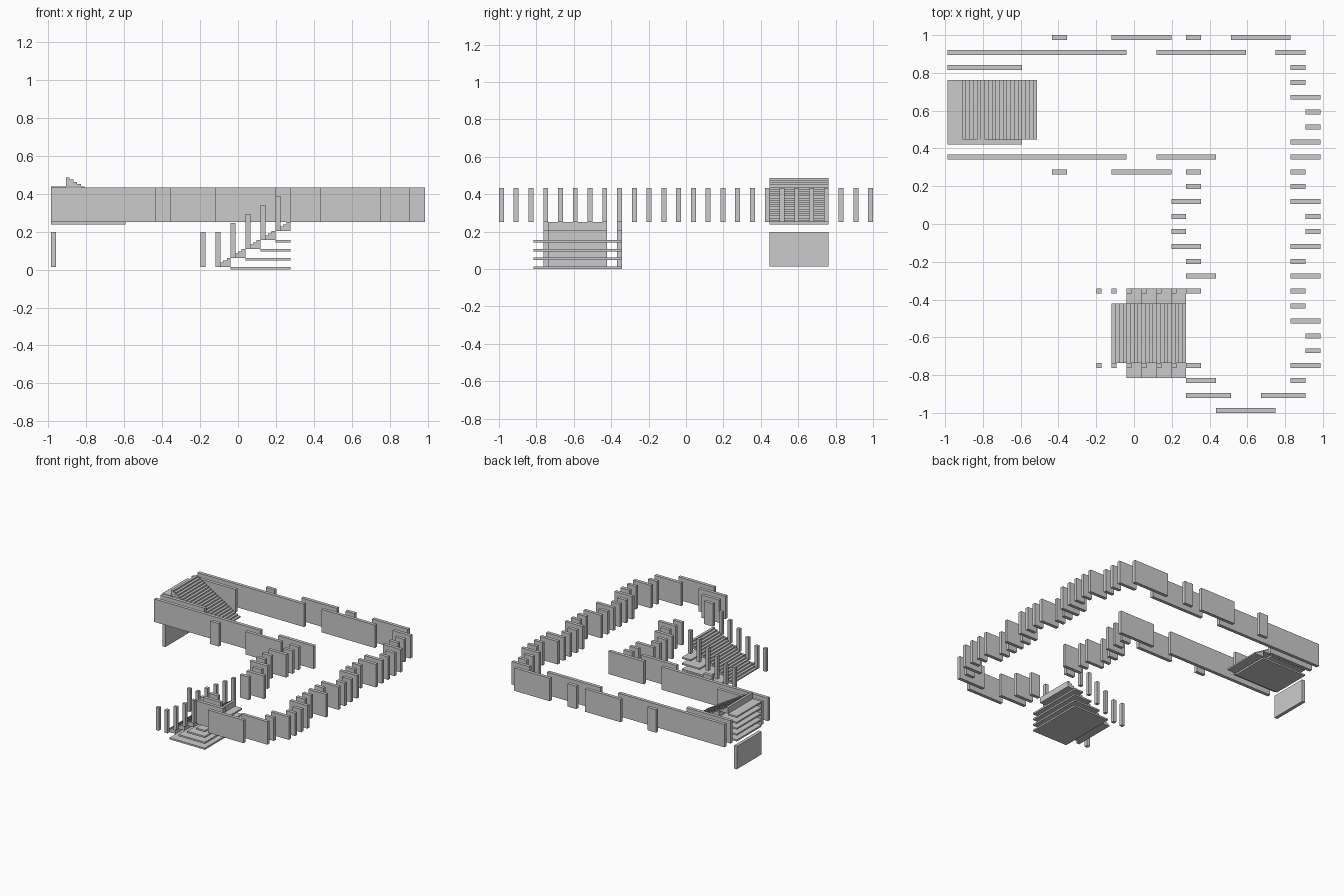
import bpy, bmesh

if "Cube" in bpy.data.objects:
    bpy.data.objects.remove(bpy.data.objects["Cube"])

C = 2 / (25 + 1 / 3)      # grid cell
T = C / 3                 # wall thickness
H = 7 * T                 # wall height
BASE = T / 2              # floor plate thickness = lower floor level
STOREY = 3 * C
RISE = STOREY / 5         # height gained per stair cell


def gx(i):
    return (i - 12.5) * C


def gy(k):
    return 1 - k * C


def prism(name, pts, y0, y1):
    """Extrude an xz outline from y0 to y1."""
    bm = bmesh.new()
    face = bm.faces.new([bm.verts.new((x, y0, z)) for x, z in pts])
    ext = bmesh.ops.extrude_face_region(bm, geom=[face])["geom"]
    verts = [v for v in ext if isinstance(v, bmesh.types.BMVert)]
    bmesh.ops.translate(bm, verts=verts, vec=(0, y1 - y0, 0))
    bmesh.ops.recalc_face_normals(bm, faces=bm.faces)
    mesh = bpy.data.meshes.new(name)
    bm.to_mesh(mesh)
    bm.free()
    ob = bpy.data.objects.new(name, mesh)
    bpy.context.collection.objects.link(ob)
    return ob


def box(name, x0, x1, y0, y1, z0, z1):
    return prism(name, [(x0, z0), (x1, z0), (x1, z1), (x0, z1)], y0, y1)


def stair(name, start, direction, y0, y1, z):
    """Five cells of four small steps, each cell a wedge on its own level."""
    for j in range(5):
        x, zb = gx(start + direction * j), z + j * RISE
        pts = [(x, zb)]
        for s in range(4):
            top = zb + (s + 1) * RISE / 4
            pts += [(x + direction * s * C / 4, top),
                    (x + direction * (s + 1) * C / 4, top)]
        pts.append((x + direction * C, zb))
        prism(f"{name}_steps_{j}", pts, y0, y1)


# Upper-floor walls: (start cell, end cell): rows, counted from the back
WALLS = {
    (7, 8): [0, 9], (11, 15): [0, 9], (16, 17): [0, 9, 10, 15, 17, 22],
    (19, 23): [0], (0, 12): [1, 8], (14, 20): [1], (22, 24): [1],
    (0, 5): [2, 7], (23, 24): [2, 3, 9, 10, 15, 17, 18, 23],
    (23, 25): [4, 7, 8, 11, 14, 16, 19, 22], (24, 25): [5, 6, 12, 13, 20, 21],
    (14, 18): [8], (15, 17): [11, 14], (15, 16): [12, 13], (16, 18): [16, 23],
    (16, 19): [24], (21, 24): [24], (18, 22): [25],
}
UPPER = BASE + STOREY
for (a, b), rows in WALLS.items():
    for k in rows:
        box(f"wall_row{k}_{a}", gx(a), gx(b), gy(k) - T, gy(k), UPPER, UPPER + H)

# Lower stair, its stacked floor plates and rising side posts
stair("lower_stair", 11, 1, gy(22), gy(18), BASE)
for j in range(4):
    z = BASE + j * RISE
    box(f"lower_plate_{j}", gx(12 + j), gx(16), gy(23), gy(17), z - BASE, z)
for i in range(10, 16):
    z = BASE + max(0, i - 11) * RISE
    for k in (17, 22):
        box(f"stair_post_{i}_{k}", gx(i), gx(i) + T, gy(k) - T, gy(k), z, z + H)

# Upper stair, its plates, and the panel below its far end
stair("upper_stair", 6, -1, gy(7), gy(3), UPPER)
for j in range(5):
    z = UPPER + j * RISE
    box(f"upper_plate_{j}", gx(0), gx(5 - j), gy(7), gy(3), z - BASE, z)
box("end_panel", gx(0), gx(0) + T, gy(7), gy(3), BASE, BASE + H)
